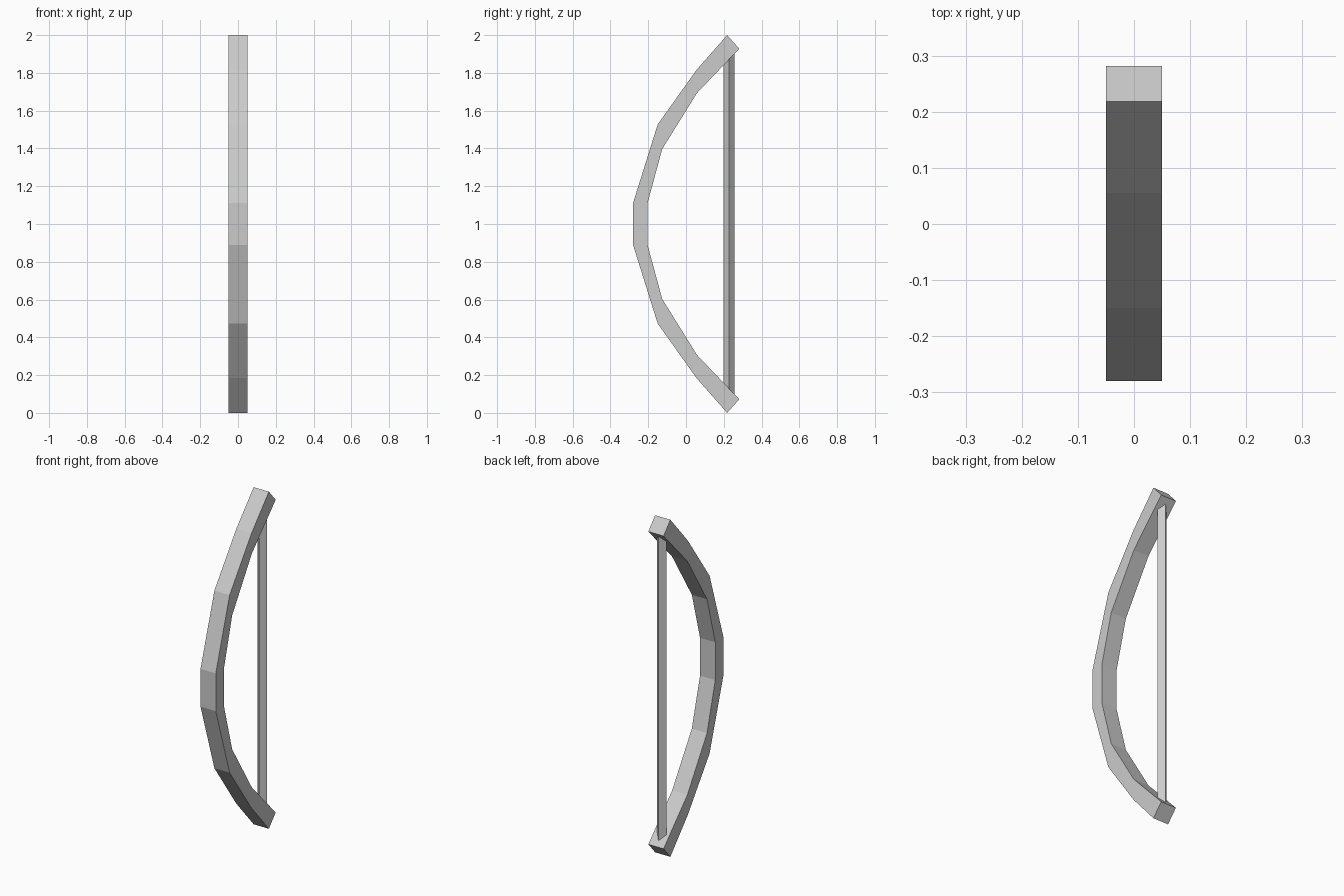
import bpy
import bmesh
from mathutils import Vector

if "Cube" in bpy.data.objects:
    bpy.data.objects.remove(bpy.data.objects["Cube"], do_unlink=True)

grey = bpy.data.materials.new("light grey")
grey.use_nodes = True
grey.diffuse_color = (0.6, 0.6, 0.6, 1)
grey.node_tree.nodes["Principled BSDF"].inputs["Base Color"].default_value = (0.6, 0.6, 0.6, 1)


def loft(name, rings):
    """Join matching rings of points into a closed, flat-shaded solid."""
    bm = bmesh.new()
    loops = [[bm.verts.new(p) for p in ring] for ring in rings]
    n = len(loops[0])
    for a, b in zip(loops, loops[1:]):
        for i in range(n):
            j = (i + 1) % n
            bm.faces.new((a[i], a[j], b[j], b[i]))
    bm.faces.new(loops[0])
    bm.faces.new(loops[-1])
    bmesh.ops.recalc_face_normals(bm, faces=bm.faces)
    mesh = bpy.data.meshes.new(name)
    bm.to_mesh(mesh)
    bm.free()
    mesh.materials.append(grey)
    obj = bpy.data.objects.new(name, mesh)
    bpy.context.collection.objects.link(obj)
    return obj


# Bow limb: (outer y, outer z, inner y, inner z) above the middle, mirrored below
HALF_WIDTH = 0.05
upper = [(0.218, 1.0, 0.282, 0.928),
         (0.055, 0.815, 0.058, 0.693),
         (-0.15, 0.527, -0.126, 0.397),
         (-0.28, 0.112, -0.203, 0.112)]
lower = [(oy, -oz, iy, -iz) for oy, oz, iy, iz in reversed(upper)]
limb_rings = []
for oy, oz, iy, iz in upper + lower:
    w = HALF_WIDTH
    limb_rings.append([Vector((-w, oy, 1 + oz)), Vector((w, oy, 1 + oz)),
                       Vector((w, iy, 1 + iz)), Vector((-w, iy, 1 + iz))])
loft("bow_limb", limb_rings)

# Bowstring: a square rod turned on edge, its ends sunk in the limb tips
r, y = 0.03, 0.228
loft("bowstring", [[Vector((r, y, z)), Vector((0, y + r, z)),
                    Vector((-r, y, z)), Vector((0, y - r, z))]
                   for z in (0.095, 1.905)])
